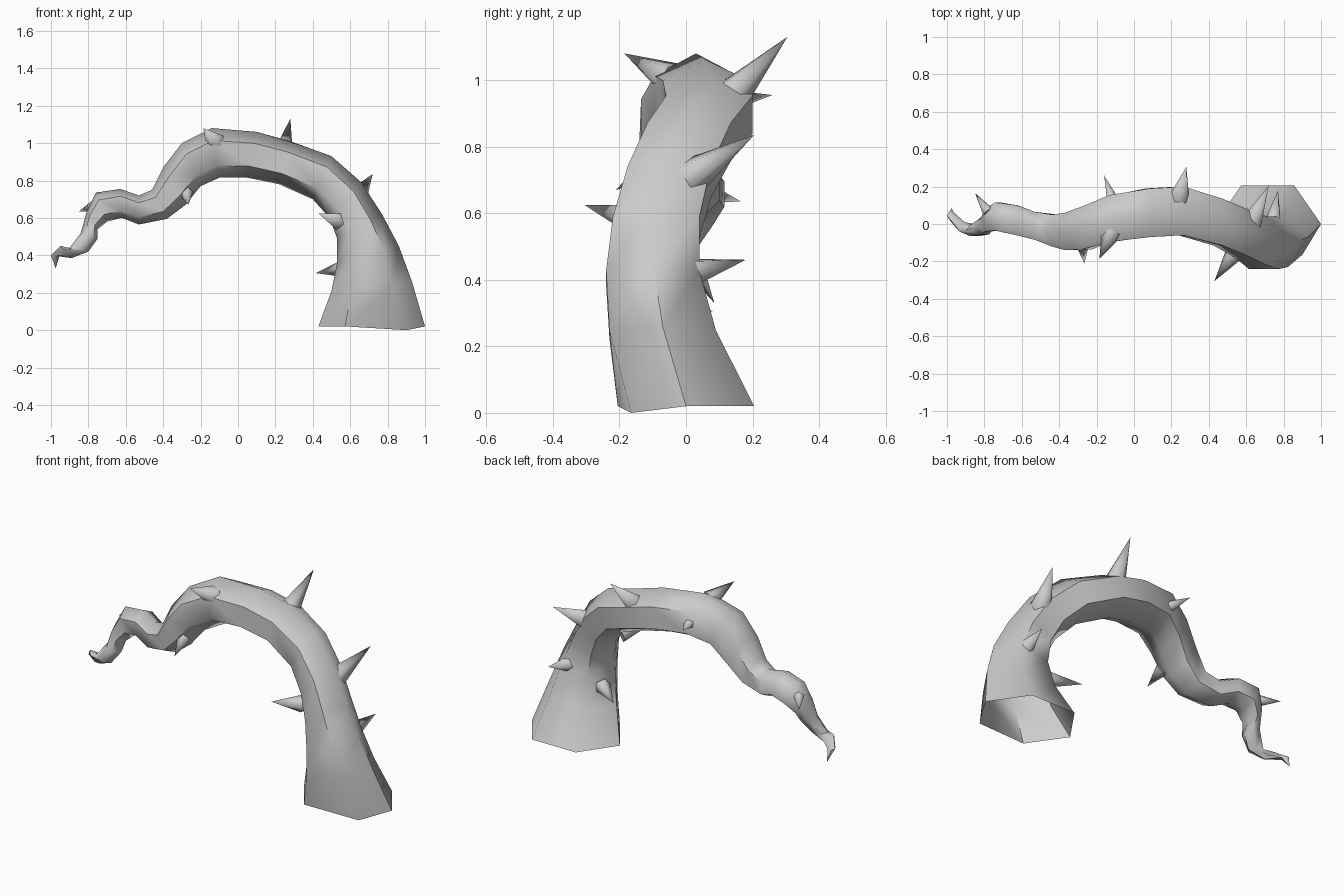
import bpy, bmesh
from math import cos, sin, pi
from mathutils import Vector

cube = bpy.data.objects.get("Cube")
if cube:
    bpy.data.objects.remove(cube)

grey = bpy.data.materials.new("plain_grey")
grey.use_nodes = True
colour = (0.6, 0.6, 0.6, 1)
grey.diffuse_color = colour
grey.node_tree.nodes["Principled BSDF"].inputs["Base Color"].default_value = colour


def finish(name, bm, angle):
    bmesh.ops.recalc_face_normals(bm, faces=bm.faces)
    mesh = bpy.data.meshes.new(name)
    bm.to_mesh(mesh)
    bm.free()
    mesh.materials.append(grey)
    obj = bpy.data.objects.new(name, mesh)
    bpy.context.collection.objects.link(obj)
    bpy.ops.object.select_all(action='DESELECT')
    obj.select_set(True)
    bpy.context.view_layer.objects.active = obj
    bpy.ops.object.shade_smooth_by_angle(angle=angle)
    return obj


# Tentacle sections: outer edge x z, inner edge x z, middle y, half depth
SECTIONS = [
    (1.0, .02, .43, .02, 0, .205),
    (.93, .26, .5, .21, -.07, .16),
    (.86, .45, .53, .36, -.1, .14),
    (.77, .62, .53, .49, -.09, .13),
    (.66, .79, .49, .6, -.05, .125),
    (.5, .93, .4, .7, .01, .125),
    (.28, 1.01, .22, .78, .07, .13),
    (.1, 1.06, .05, .815, .06, .13),
    (-.14, 1.08, -.1, .815, .03, .125),
    (-.3, 1.0, -.2, .77, -.02, .115),
    (-.4, .87, -.28, .67, -.04, .1),
    (-.46, .75, -.38, .595, -.035, .085),
    (-.53, .72, -.53, .565, -.01, .075),
    (-.63, .755, -.62, .6, .02, .08),
    (-.76, .735, -.7, .58, .04, .075),
    (-.81, .63, -.75, .54, .02, .06),
    (-.84, .52, -.75, .49, -.01, .045),
    (-.9, .44, -.8, .42, -.035, .03),
    (-.95, .45, -.89, .385, -.015, .025),
    (-1.0, .4, -.955, .395, .045, .02),
]
SIDES = 6
bm = bmesh.new()
rings = []
for ox, oz, ix, iz, y, half in SECTIONS:
    outer, inner = Vector((ox, y, oz)), Vector((ix, y, iz))
    mid, arm = (outer + inner) / 2, (outer - inner) / 2
    depth = Vector((0, half / sin(pi / 3), 0))
    rings.append([bm.verts.new(mid + arm * cos(i * 2 * pi / SIDES)
                               + depth * sin(i * 2 * pi / SIDES))
                  for i in range(SIDES)])

# One low corner at the open foot
rings[0][-1].co = (.9, -.165, 0)

for a, b in zip(rings, rings[1:]):
    for i in range(SIDES):
        j = (i + 1) % SIDES
        bm.faces.new((a[i], a[j], b[j], b[i]))
tip = bm.verts.new((-.975, .085, .33))
for i in range(SIDES):
    bm.faces.new((rings[-1][i], rings[-1][(i + 1) % SIDES], tip))
finish("tentacle", bm, pi / 3)

# Thorns: base centre, tip, base radius
THORNS = {
    "top_back_thorn": ((.245, .15, .97), (.28, .305, 1.13), .06),
    "top_front_thorn": ((-.13, -.07, 1.015), (-.185, -.185, 1.08), .055),
    "middle_back_thorn": ((-.12, .14, .94), (-.16, .26, .955), .035),
    "middle_front_thorn": ((-.275, -.12, .725), (-.265, -.21, .67), .038),
    "shoulder_back_thorn": ((.645, .035, .725), (.72, .205, .835), .06),
    "shoulder_front_thorn": ((.52, -.18, .59), (.43, -.305, .625), .05),
    "lower_inner_thorn": ((.54, -.01, .325), (.415, .08, .305), .045),
    "lower_back_thorn": ((.745, .02, .425), (.77, .18, .46), .05),
    "end_back_thorn": ((-.79, .08, .655), (-.85, .165, .635), .032),
}
for name, (base, point, radius) in THORNS.items():
    base, point = Vector(base), Vector(point)
    axis = point - base
    # Sink the root a little into the tentacle
    base = base - axis * 0.15
    axis = point - base
    bm = bmesh.new()
    bmesh.ops.create_cone(bm, cap_ends=True, segments=5, radius1=radius,
                          radius2=0, depth=axis.length)
    bmesh.ops.translate(bm, verts=bm.verts, vec=(0, 0, axis.length / 2))
    bmesh.ops.remove_doubles(bm, verts=bm.verts, dist=0.0001)
    turn = Vector((0, 0, 1)).rotation_difference(axis).to_matrix()
    bmesh.ops.rotate(bm, verts=bm.verts, cent=(0, 0, 0), matrix=turn)
    bmesh.ops.translate(bm, verts=bm.verts, vec=base)
    finish(name, bm, pi * 0.45)
